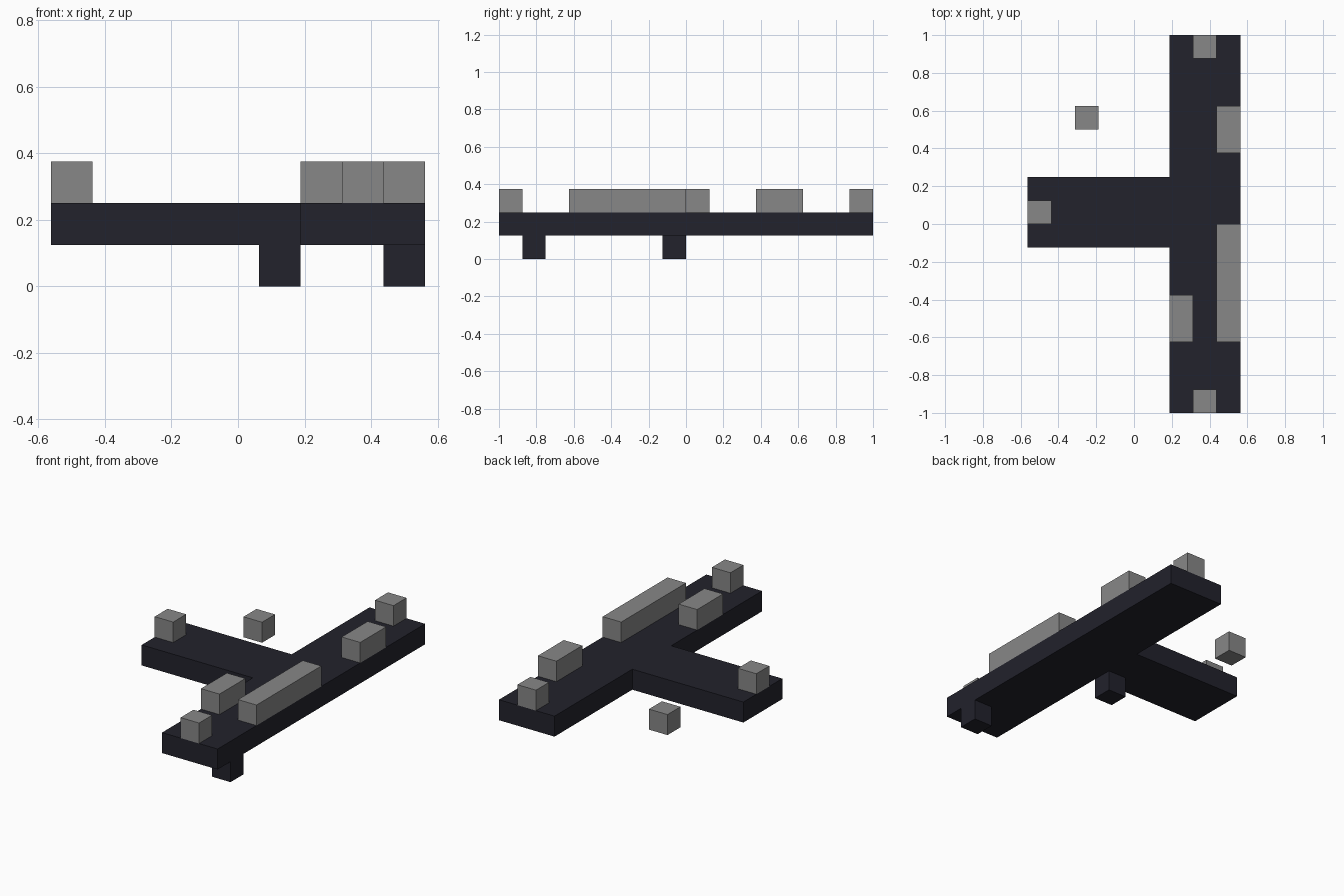
import bpy, bmesh

U = 0.125  # module: every part sits on this grid


def material(name, rgb):
    m = bpy.data.materials.new(name)
    m.use_nodes = True
    color = (*rgb, 1)
    m.diffuse_color = color
    m.node_tree.nodes["Principled BSDF"].inputs["Base Color"].default_value = color
    return m


def prism(name, outline, bottom, height, mat):
    """Extrude a counter-clockwise outline (in modules) straight up."""
    bm = bmesh.new()
    base = bm.faces.new([bm.verts.new((x * U, y * U, bottom * U)) for x, y in outline])
    top = bmesh.ops.extrude_face_region(bm, geom=[base], use_keep_orig=True)["geom"]
    bmesh.ops.translate(bm, vec=(0, 0, height * U),
                        verts=[v for v in top if isinstance(v, bmesh.types.BMVert)])
    bmesh.ops.recalc_face_normals(bm, faces=bm.faces)
    mesh = bpy.data.meshes.new(name)
    bm.to_mesh(mesh)
    bm.free()
    mesh.materials.append(mat)
    obj = bpy.data.objects.new(name, mesh)
    bpy.context.collection.objects.link(obj)
    return obj


def block(name, x, y, length, bottom, mat):
    """One-module-wide block, running back from its lowest x, y corner."""
    return prism(name, [(x, y), (x + 1, y), (x + 1, y + length), (x, y + length)],
                 bottom, 1, mat)


cube = bpy.data.objects.get("Cube")
if cube:
    bpy.data.objects.remove(cube, do_unlink=True)

dark = material("dark slate", (0.016, 0.016, 0.025))
grey = material("mid grey", (0.245, 0.245, 0.245))

L, I, R = -4.5, 1.5, 4.5  # arm end, inner and outer edge of the long beam

# T-shaped deck
prism("deck", [(L, -1), (I, -1), (I, -8), (R, -8), (R, 8), (I, 8), (I, 2), (L, 2)],
      1, 1, dark)

# Feet under the deck
block("front_foot", R - 1, -7, 1, 0, dark)
block("middle_foot", I - 1, -1, 1, 0, dark)

# Blocks standing on the deck
for name, x, y, length in [
    ("front_end_block", I + 1, -8, 1),
    ("back_end_block", I + 1, 7, 1),
    ("inner_block", I, -5, 2),
    ("outer_long_block", R - 1, -5, 5),
    ("outer_back_block", R - 1, 3, 2),
    ("arm_end_block", L, 0, 1),
]:
    block(name, x, y, length, 2, grey)

# Detached block beside the deck
block("detached_block", -2.5, 4, 1, 1, grey)
